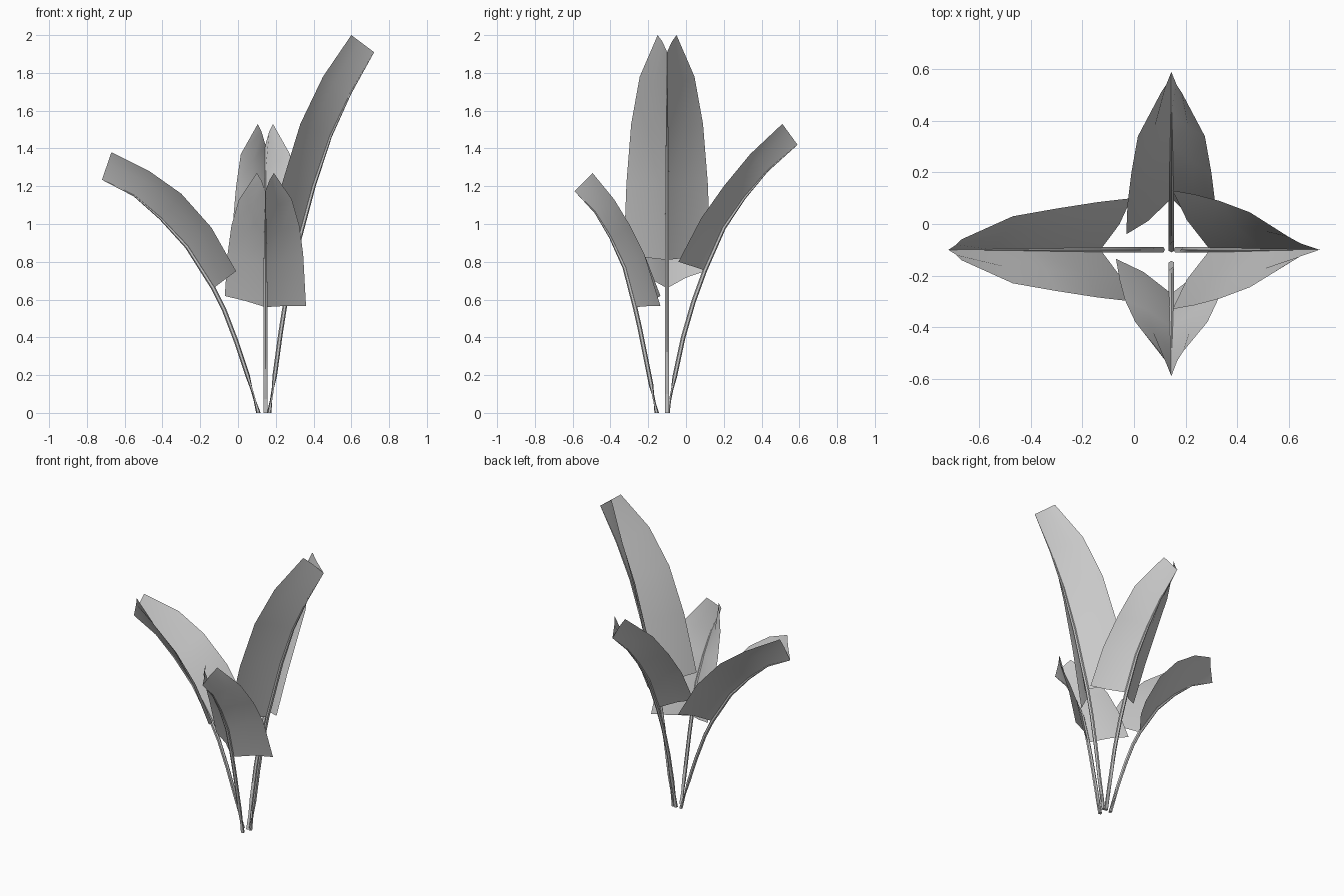
import bpy, math
from mathutils import Vector

if "Cube" in bpy.data.objects:
    bpy.data.objects.remove(bpy.data.objects["Cube"])

CX, CY = 0.145, -0.1          # where the stalks gather
UP = Vector((0, 0, 1))


def make_object(name, verts, faces):
    mesh = bpy.data.meshes.new(name)
    mesh.from_pydata(verts, [], faces)
    mesh.update()
    ob = bpy.data.objects.new(name, mesh)
    bpy.context.collection.objects.link(ob)
    bpy.ops.object.select_all(action='DESELECT')
    ob.select_set(True)
    bpy.context.view_layer.objects.active = ob
    bpy.ops.object.shade_smooth_by_angle(angle=math.radians(40))
    return ob


def blade(name, place, rib, edge, widths, skew=0.0):
    """Folded leaf: a keel with two slightly bowed wings rising inward."""
    verts, faces = [], []
    for i, (r, e, w) in enumerate(zip(rib, edge, widths)):
        r, e = Vector(r), Vector(e)
        tilt = skew if i == 0 else 0
        for side, t in ((-1, 1), (-0.5, 0.62), (0, 0), (0.5, 0.62), (1, 1)):
            p = r.lerp(e, t)
            verts.append(place(p.x, side * w, p.y + tilt * side))
    for i in range(len(rib) - 1):
        for j in range(4):
            a = i * 5 + j
            faces.append((a, a + 1, a + 6, a + 5))
    make_object(name, verts, faces)


def stalk(name, place, path, n_bare, sides=6):
    """Thin stalk that tapers along the keel of its leaf."""
    verts, faces = [], []
    last = len(path) - 1
    for i, (r, z) in enumerate(path):
        a, b = path[max(i - 1, 0)], path[min(i + 1, last)]
        d = (Vector(b) - Vector(a)).normalized()
        rad = 0.012 if i < n_bare else 0.010 * (1 - (i - n_bare) / (last - n_bare)) + 0.001
        for k in range(sides):
            t = 2 * math.pi * k / sides
            c, s = rad * math.cos(t), rad * math.sin(t)
            # ground ring stays flat on z = 0
            off = (c, 0) if i == 0 else (-d.y * c, d.x * c)
            verts.append(place(r + off[0], s, z + off[1]))
    for i in range(last):
        for k in range(sides):
            m = (k + 1) % sides
            faces.append((i * sides + k, i * sides + m, (i + 1) * sides + m, (i + 1) * sides + k))
    faces.append(tuple(range(sides))[::-1])
    faces.append(tuple(last * sides + k for k in range(sides)))
    make_object(name, verts, faces)


# each leaf: growth axis, bare stalk path, keel, wing edge, half widths, base skew
# (paths are in world x or y along the growth axis, and z)
leaves = {
    "right": ('x', [(0.165, 0), (0.195, 0.2), (0.225, 0.42), (0.258, 0.63)],
              [(0.295, 0.81), (0.40, 1.20), (0.49, 1.465), (0.595, 1.69), (0.72, 1.91)],
              [(0.15, 0.83), (0.235, 1.22), (0.33, 1.53), (0.45, 1.78), (0.60, 2.0)],
              [0.23, 0.215, 0.19, 0.145, 0.05], 0),
    "left": ('x', [(0.108, 0), (0.05, 0.2), (-0.01, 0.38), (-0.075, 0.55)],
             [(-0.13, 0.66), (-0.27, 0.88), (-0.41, 1.03), (-0.55, 1.15), (-0.72, 1.235)],
             [(-0.01, 0.75), (-0.14, 0.98), (-0.30, 1.16), (-0.47, 1.28), (-0.67, 1.38)],
             [0.20, 0.185, 0.16, 0.13, 0.04], 0),
    "back": ('y', [(-0.098, 0), (-0.06, 0.19), (-0.015, 0.40), (0.04, 0.59)],
             [(0.10, 0.755), (0.20, 0.98), (0.31, 1.14), (0.43, 1.28), (0.59, 1.42)],
             [(-0.04, 0.80), (0.08, 1.03), (0.20, 1.20), (0.34, 1.37), (0.51, 1.53)],
             [0.175, 0.17, 0.155, 0.13, 0.04], 0),
    "front": ('y', [(-0.155, 0), (-0.185, 0.15), (-0.215, 0.3), (-0.245, 0.45)],
              [(-0.27, 0.56), (-0.325, 0.77), (-0.40, 0.93), (-0.48, 1.06), (-0.59, 1.175)],
              [(-0.135, 0.592), (-0.22, 0.84), (-0.295, 0.99), (-0.38, 1.13), (-0.495, 1.27)],
              [0.215, 0.20, 0.18, 0.14, 0.045], -0.027),
}

for side, (axis, bare, rib, edge, widths, skew) in leaves.items():
    if axis == 'x':
        place = lambda r, s, z: (r, CY + s, z)
    else:
        place = lambda r, s, z: (CX + s, r, z)
    stalk(side + "_stalk", place, bare + rib, len(bare) + 1)
    blade(side + "_leaf", place, rib, edge, widths, skew)
